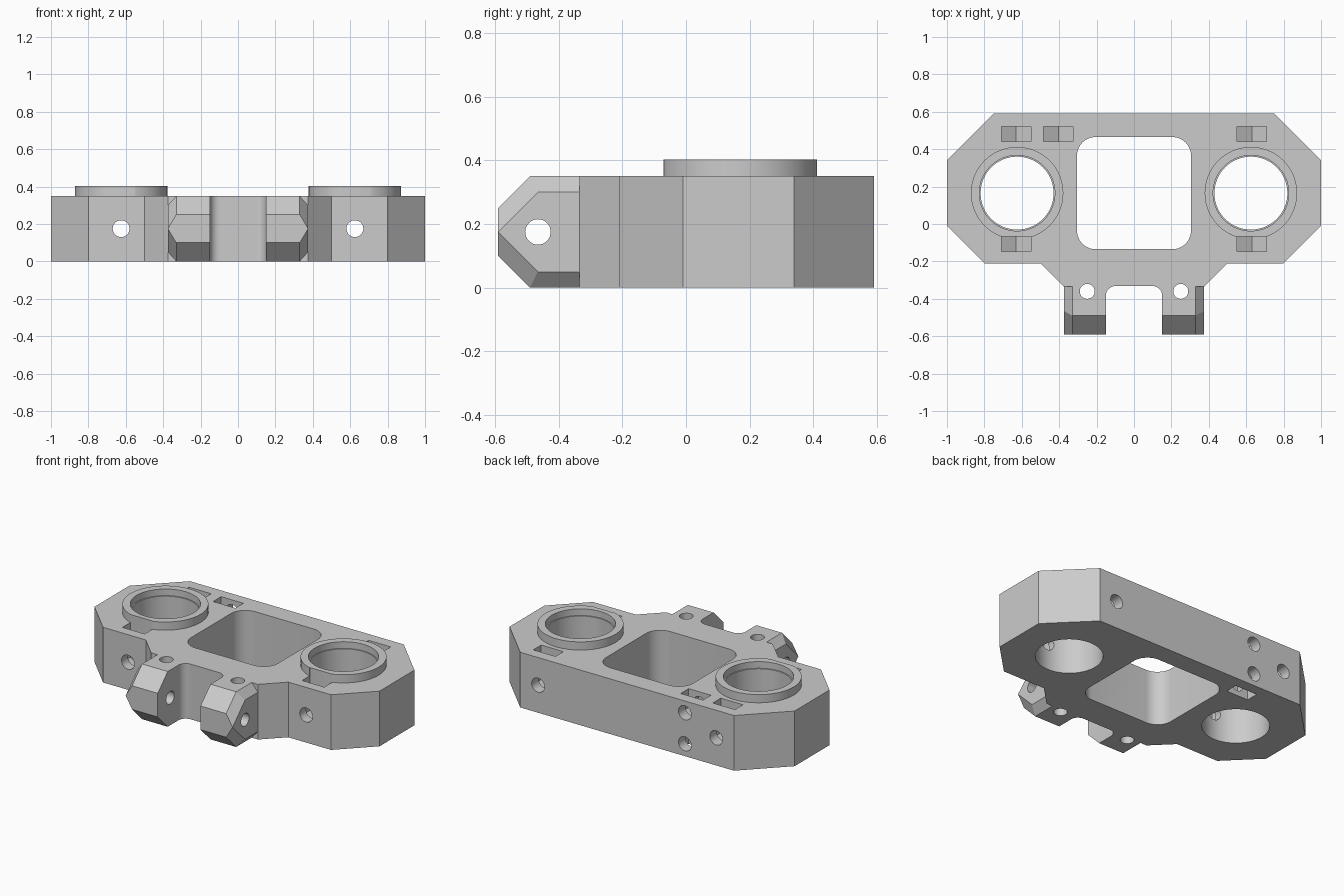
import bpy, bmesh
from math import radians, pi
from mathutils import Matrix, Vector

cube = bpy.data.objects.get("Cube")
if cube:
    bpy.data.objects.remove(cube, do_unlink=True)

grey = bpy.data.materials.new("plain grey")
grey.use_nodes = True
GREY = (0.6, 0.6, 0.6, 1)
grey.diffuse_color = GREY
grey.node_tree.nodes["Principled BSDF"].inputs["Base Color"].default_value = GREY

HEIGHT = 0.35
MID = HEIGHT / 2


def to_object(name, bm):
    bmesh.ops.recalc_face_normals(bm, faces=bm.faces)
    mesh = bpy.data.meshes.new(name)
    bm.to_mesh(mesh)
    bm.free()
    mesh.materials.append(grey)
    obj = bpy.data.objects.new(name, mesh)
    bpy.context.collection.objects.link(obj)
    return obj


def prism(name, outline, z0, z1):
    bm = bmesh.new()
    face = bm.faces.new([bm.verts.new((x, y, z0)) for x, y in outline])
    ext = bmesh.ops.extrude_face_region(bm, geom=[face])
    top = [v for v in ext["geom"] if isinstance(v, bmesh.types.BMVert)]
    bmesh.ops.translate(bm, verts=top, vec=(0, 0, z1 - z0))
    return to_object(name, bm)


def rod(name, start, end, radius, segments=48):
    a, b = Vector(start), Vector(end)
    axis = b - a
    turn = Vector((0, 0, 1)).rotation_difference(axis).to_matrix().to_4x4()
    bm = bmesh.new()
    bmesh.ops.create_cone(bm, cap_ends=True, segments=segments, radius1=radius,
                          radius2=radius, depth=axis.length,
                          matrix=Matrix.Translation((a + b) / 2) @ turn)
    return to_object(name, bm)


def rounded_block(name, x0, x1, y0, y1, radius):
    """Vertical block with its upright edges rounded."""
    bm = bmesh.new()
    size = Matrix.Diagonal((x1 - x0, y1 - y0, 1, 1))
    bmesh.ops.create_cube(bm, size=1, matrix=Matrix.Translation(
        ((x0 + x1) / 2, (y0 + y1) / 2, MID)) @ size)
    upright = [e for e in bm.edges
               if abs(e.verts[0].co.z - e.verts[1].co.z) > 0.5]
    bmesh.ops.bevel(bm, geom=upright, offset=radius, segments=10,
                    profile=0.5, affect='EDGES')
    return to_object(name, bm)


def nut_pocket(name, x, y0, y1, z, up=1):
    """Slot with a pointed end, open upwards (up=1) or downwards (up=-1)."""
    half, point, shoulder = 0.078, 0.09, 0.045
    far = 0.5 * up
    profile = [(-half, z + far), (-half, z - shoulder * up), (0, z - point * up),
               (half, z - shoulder * up), (half, z + far)]
    bm = bmesh.new()
    face = bm.faces.new([bm.verts.new((x + px, y0, pz)) for px, pz in profile])
    ext = bmesh.ops.extrude_face_region(bm, geom=[face])
    moved = [v for v in ext["geom"] if isinstance(v, bmesh.types.BMVert)]
    bmesh.ops.translate(bm, verts=moved, vec=(0, y1 - y0, 0))
    return to_object(name, bm)


def lug(name, side):
    """Chamfered mounting lug, as the hull of its inner and outer profiles."""
    full = [(-0.30, 0), (-0.49, 0), (-0.59, 0.10), (-0.59, 0.25), (-0.49, 0.35), (-0.30, 0.35)]
    small = [(-0.30, 0.05), (-0.465, 0.05), (-0.59, 0.175), (-0.465, 0.30), (-0.30, 0.30)]
    bm = bmesh.new()
    for x, profile in ((0.08, full), (0.33, full), (0.375, small)):
        for y, z in profile:
            bm.verts.new((side * x, y, z))
    hull = bmesh.ops.convex_hull(bm, input=bm.verts)
    loose = {v for v in hull["geom_interior"] if isinstance(v, bmesh.types.BMVert)}
    bmesh.ops.delete(bm, geom=list(loose), context='VERTS')
    bmesh.ops.dissolve_limit(bm, angle_limit=radians(1), verts=bm.verts, edges=bm.edges)
    return to_object(name, bm)


def combine(target, tool, operation):
    bpy.context.view_layer.objects.active = target
    mod = target.modifiers.new(tool.name, 'BOOLEAN')
    mod.operation, mod.solver, mod.object = operation, 'EXACT', tool
    bpy.ops.object.modifier_apply(modifier=mod.name)
    bpy.data.objects.remove(tool, do_unlink=True)


# Chamfered plate
right_half = [(0.75, 0.59), (1, 0.34), (1, -0.01), (0.8, -0.21),
              (0.5, -0.21), (0.375, -0.335)]
outline = right_half + [(-x, y) for x, y in reversed(right_half)]
body = prism("mounting_bracket", outline, 0, HEIGHT)

# Lugs and raised collars
BORE_X, BORE_Y = 0.625, 0.165
for side in (-1, 1):
    combine(body, lug("lug", side), 'UNION')
    x = side * BORE_X
    combine(body, rod("collar", (x, BORE_Y, 0.2), (x, BORE_Y, 0.402), 0.247, 96), 'UNION')

# Central window and front notch
cutters = [rounded_block("window", -0.305, 0.305, -0.135, 0.465, 0.1),
           rounded_block("notch", -0.15, 0.15, -0.9, -0.332, 0.05)]

# Bores, screw holes and nut pockets on both sides
for side in (-1, 1):
    x = side * BORE_X
    cutters += [
        rod("bore", (x, BORE_Y, -0.2), (x, BORE_Y, 0.6), 0.195, 96),
        rod("bore_step", (x, BORE_Y, 0.36), (x, BORE_Y, 0.6), 0.202, 96),
        rod("clamp_hole", (x, -0.4, MID), (x, 0.8, MID), 0.045, 32),
        rod("lug_hole", (side * 0.25, -0.36, -0.2), (side * 0.25, -0.36, 0.6), 0.04, 32),
        nut_pocket("front_pocket", side * 0.63, -0.147, -0.068, MID),
        nut_pocket("back_pocket", side * 0.63, 0.44, 0.52, MID)]
cutters.append(rod("cross_hole", (-0.6, -0.465, MID), (-0.12, -0.465, MID), 0.04, 32))
cutters.append(rod("cross_hole", (0.12, -0.465, MID), (0.6, -0.465, MID), 0.04, 32))

# Extra pair of back screws with pockets from above and below
for z, up in ((0.275, 1), (0.078, -1)):
    cutters.append(rod("back_hole", (-0.405, 0.39, z), (-0.405, 0.8, z), 0.045, 32))
    cutters.append(nut_pocket("extra_pocket", -0.405, 0.44, 0.52, z, up))

for tool in cutters:
    combine(body, tool, 'DIFFERENCE')

# Smooth the round walls, keep the chamfers sharp
bpy.ops.object.select_all(action='DESELECT')
body.select_set(True)
bpy.context.view_layer.objects.active = body
bpy.ops.object.shade_smooth_by_angle(angle=radians(25))
